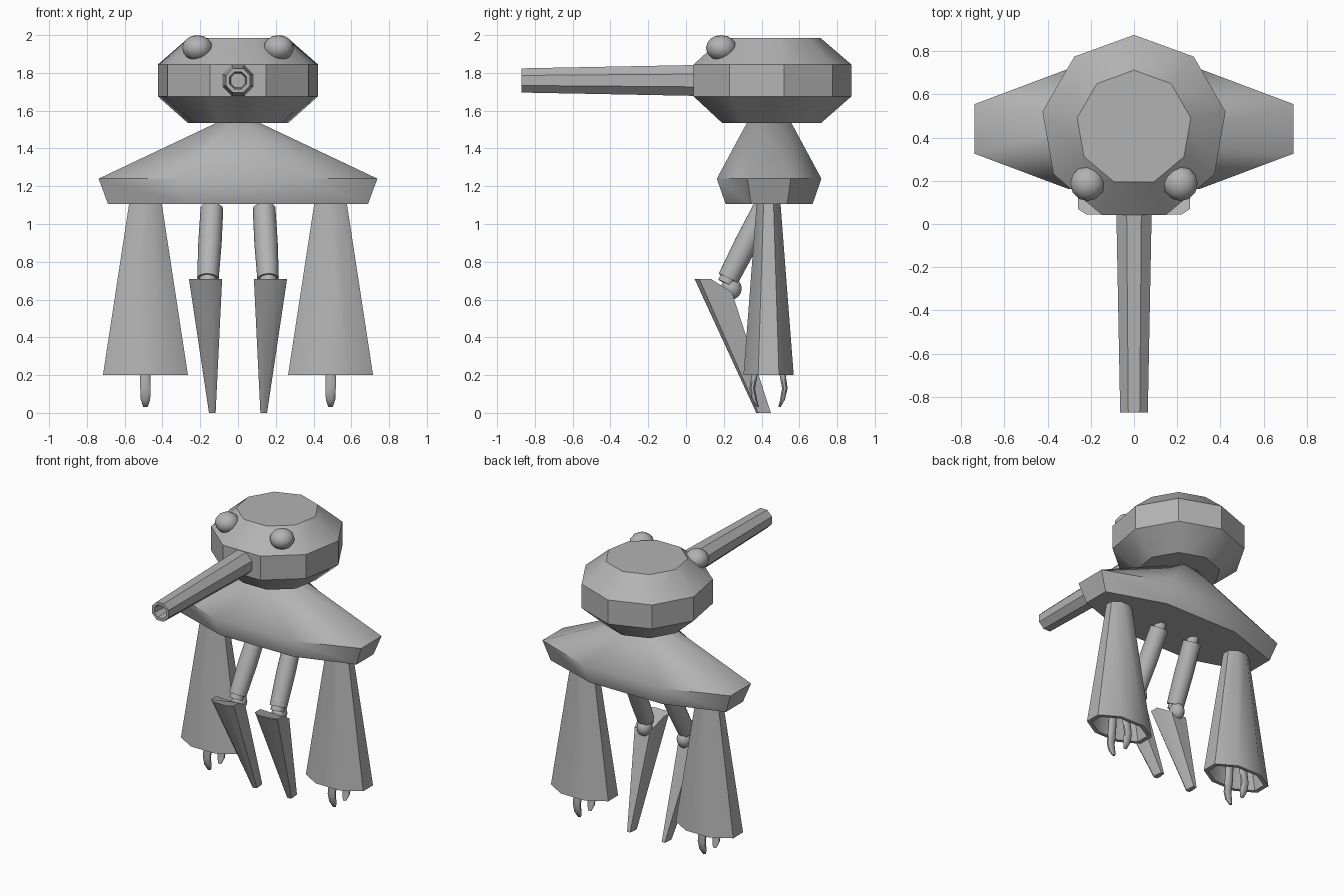
import bpy, bmesh, math
from mathutils import Vector

if "Cube" in bpy.data.objects:
    bpy.data.objects.remove(bpy.data.objects["Cube"])

grey = bpy.data.materials.new("plain grey")
grey.diffuse_color = (0.45, 0.45, 0.45, 1)
grey.use_nodes = True
grey.node_tree.nodes["Principled BSDF"].inputs["Base Color"].default_value = grey.diffuse_color


def finish(name, bm, angle=30, mirror=False):
    bmesh.ops.recalc_face_normals(bm, faces=bm.faces)
    me = bpy.data.meshes.new(name)
    bm.to_mesh(me)
    bm.free()
    me.materials.append(grey)
    ob = bpy.data.objects.new(name, me)
    bpy.context.collection.objects.link(ob)
    bpy.ops.object.select_all(action='DESELECT')
    ob.select_set(True)
    bpy.context.view_layer.objects.active = ob
    bpy.ops.object.shade_smooth_by_angle(angle=math.radians(angle))
    if mirror:
        ob.modifiers.new("mirror", 'MIRROR').use_mirror_merge = False
    return ob


def loft(name, rings, angle=30, mirror=False):
    """Skin a list of equal-length point rings and cap both ends."""
    bm = bmesh.new()
    loops = [[bm.verts.new(p) for p in r] for r in rings]
    n = len(loops[0])
    for a, b in zip(loops, loops[1:]):
        for i in range(n):
            j = (i + 1) % n
            bm.faces.new((a[i], a[j], b[j], b[i]))
    bm.faces.new(loops[0])
    bm.faces.new(loops[-1])
    return finish(name, bm, angle, mirror)


def ring(c, rx, ry, n, start=0.0, u=(1, 0, 0), v=(0, 1, 0)):
    c, u, v = Vector(c), Vector(u), Vector(v)
    return [c + u * rx * math.cos(start + math.tau * i / n)
            + v * ry * math.sin(start + math.tau * i / n) for i in range(n)]


def ball(name, c, r, mirror=True):
    bm = bmesh.new()
    bmesh.ops.create_uvsphere(bm, u_segments=12, v_segments=8, radius=1)
    for v in bm.verts:
        v.co = Vector(c) + Vector([a * b for a, b in zip(v.co, r)])
    return finish(name, bm, 60, mirror)


FLAT8 = math.pi / 8                # octagon with flat sides on the axes
K8 = 1 / math.cos(FLAT8)           # half width across flats -> radius

# nine-sided turret head
loft("head", [ring((0, 0.445, z), r, r, 9, math.pi / 2)
              for z, r in ((1.535, 0.27), (1.675, 0.43), (1.845, 0.43), (1.985, 0.267))])

# tapered barrel with recessed muzzle
loft("barrel", [ring((0, y, 1.76), r * K8, r * K8, 8, FLAT8, v=(0, 0, 1))
                for y, r in ((0.12, 0.083), (-0.872, 0.064), (-0.872, 0.045), (-0.77, 0.038))])

# eyes
ball("eyes", (0.215, 0.187, 1.932), (0.08, 0.081, 0.068))

# wide shoulder body
loft("body", [ring((0, 0.44, z), rx * K8, ry * K8, 8, FLAT8)
              for z, rx, ry in ((1.535, 0.115, 0.118), (1.24, 0.738, 0.277),
                                (1.105, 0.688, 0.23))], 60)

# flared hollow sleeves
loft("sleeves", [ring((0.49, 0.437, z), rx * K8, ry * K8, 8, FLAT8)
                 for z, rx, ry in ((1.15, 0.08, 0.06), (0.2, 0.225, 0.133),
                                   (0.2, 0.195, 0.11), (0.36, 0.165, 0.095))], 50, True)

# curved claws, two per sleeve
for side, label in ((-1, "front"), (1, "back")):
    path = ((0.06, 0.38, 0.028, 0.017), (0.072, 0.22, 0.03, 0.018), (0.086, 0.13, 0.03, 0.016),
            (0.074, 0.07, 0.027, 0.014), (0.058, 0.032, 0.013, 0.007))
    loft(label + "_claws", [ring((0.49, 0.437 + side * y, z), rx, ry, 8, FLAT8)
                            for y, z, rx, ry in path], 60, True)

# sloping thighs with hip stubs
hip, knee = Vector((0.138, 0.415, 1.085)), Vector((0.159, 0.224, 0.712))
axis = (knee - hip).normalized()
side = axis.cross((0, 1, 0)).normalized()
front = axis.cross(side)


def tube(name, parts):
    loft(name, [ring(c, r, r, 12, 0, side, front) for c, r in parts], 40, True)


tube("thighs", [(hip, 0.06), (hip.lerp(knee, 0.5), 0.062), (knee, 0.057)])
tube("hip_stubs", [(hip - axis * 0.07, 0.035), (hip + axis * 0.02, 0.04)])

# knee joints
tube("knee_collars", [(knee - axis * 0.02, 0.045), (knee + axis * 0.03, 0.045)])
ball("knee_balls", (0.157, 0.24, 0.658), (0.05, 0.055, 0.058))

# pointed shins with sloping top
half = ((0.05, 0.045, 0.71), (0.088, 0.07, 0.71), (0.088, 0.13, 0.71), (0.06, 0.243, 0.64))
outline = list(half) + [(-x, y, z) for x, y, z in reversed(half)]
top = [(0.172 + x, y, z) for x, y, z in outline]
foot = [(0.136 + x * 0.2, 0.372 + (y - 0.045) * 0.39, 0.0) for x, y, z in outline]
loft("shins", [top, foot], 40, True)
